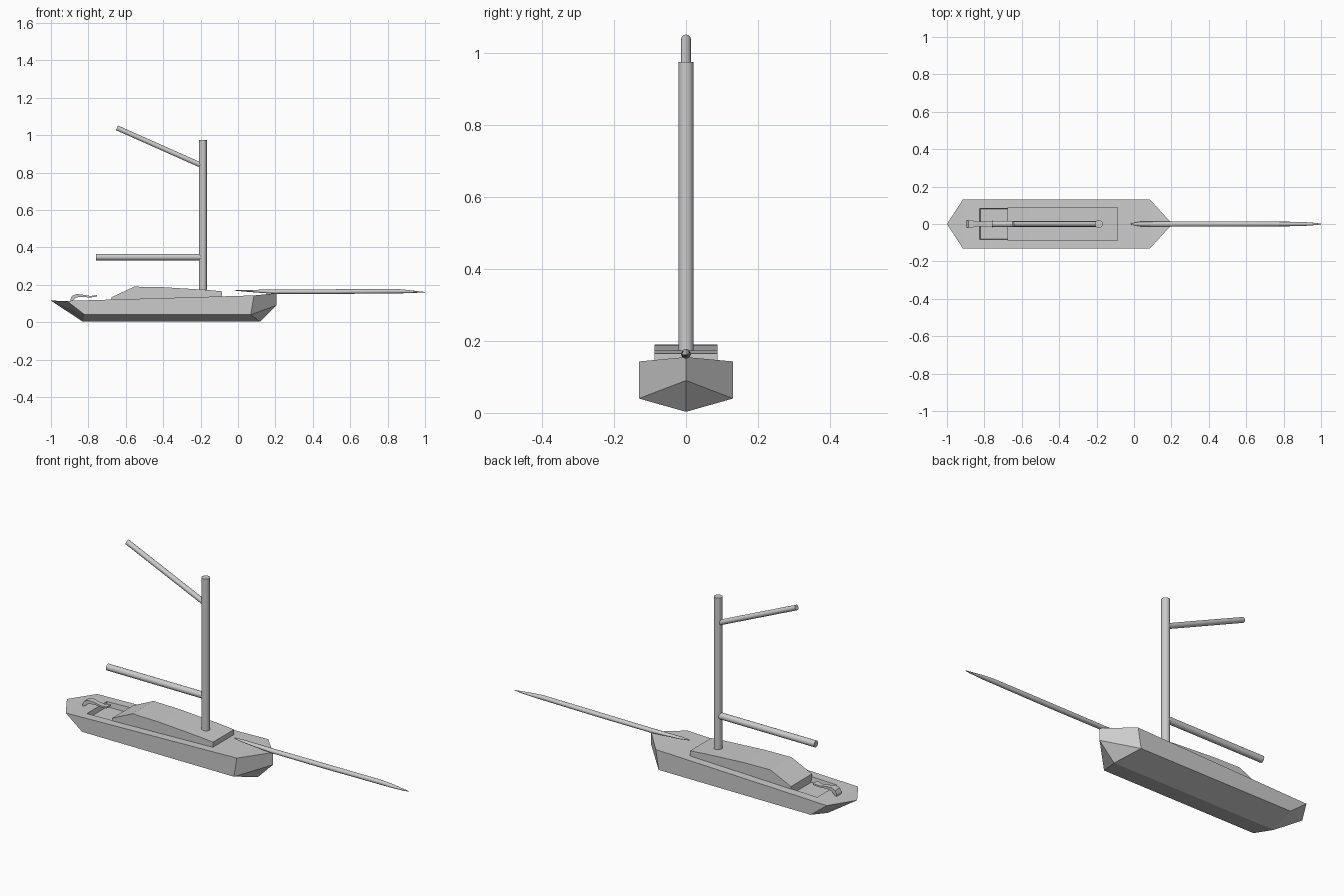
import bpy, math
from mathutils import Vector

if "Cube" in bpy.data.objects:
    bpy.data.objects.remove(bpy.data.objects["Cube"])


def make_mesh(name, verts, faces, smooth=False):
    me = bpy.data.meshes.new(name)
    me.from_pydata(verts, [], faces)
    ob = bpy.data.objects.new(name, me)
    bpy.context.collection.objects.link(ob)
    # consistent outward normals
    bpy.ops.object.select_all(action='DESELECT')
    bpy.context.view_layer.objects.active = ob
    ob.select_set(True)
    bpy.ops.object.mode_set(mode='EDIT')
    bpy.ops.mesh.select_all(action='SELECT')
    bpy.ops.mesh.normals_make_consistent(inside=False)
    bpy.ops.object.mode_set(mode='OBJECT')
    if smooth:
        bpy.ops.object.shade_smooth_by_angle(angle=math.radians(40))
    return ob


def loft(name, rings, smooth=False):
    """Skin a list of equal-length closed rings and cap both ends."""
    n = len(rings[0])
    verts = [v for r in rings for v in r]
    faces = [(i * n + j, i * n + (j + 1) % n, (i + 1) * n + (j + 1) % n, (i + 1) * n + j)
             for i in range(len(rings) - 1) for j in range(n)]
    faces += [tuple(range(n)), tuple(range(len(verts) - n, len(verts)))]
    return make_mesh(name, verts, faces, smooth)


def pole(name, a, b, radius, sides=20):
    a, b = Vector(a), Vector(b)
    bpy.ops.mesh.primitive_cylinder_add(vertices=sides, radius=radius,
                                        depth=(b - a).length, location=(a + b) / 2)
    ob = bpy.context.object
    ob.name = name
    ob.rotation_euler = (b - a).to_track_quat('Z', 'Y').to_euler()
    bpy.ops.object.shade_smooth_by_angle(angle=math.radians(40))
    return ob


# Hull: centreline points, then sheer and chine corners on both sides
W = 0.131
hull_verts = [(-1, 0, .115), (.205, 0, .155), (.205, 0, .09), (.118, 0, .003), (-.83, 0, .003)]
for s in (-1, 1):
    hull_verts += [(-.915, s * W, .114), (.085, s * W, .143), (.068, s * W, .04), (-.82, s * W, .04)]
hull_faces = [(0, 5, 9), (5, 6, 10, 9), (6, 1, 10)]
for o in (5, 9):
    a, b, c, d = range(o, o + 4)
    hull_faces += [(a, d, c, b), (0, d, a), (0, 4, d), (4, 3, c, d), (3, 2, c), (2, 1, b, c)]
hull = make_mesh("hull", hull_verts, hull_faces)

# Cockpit well cut into the deck
cutter = loft("cockpit_cutter", [
    [(-.82, -.08, .092), (-.66, -.08, .092), (-.66, .08, .092), (-.82, .08, .092)],
    [(-.833, -.088, .15), (-.66, -.088, .15), (-.66, .088, .15), (-.833, .088, .15)]])
cutter.hide_render = True
cutter.hide_viewport = True
cut = hull.modifiers.new("well", 'BOOLEAN')
cut.operation = 'DIFFERENCE'
cut.solver = 'EXACT'
cut.object = cutter

# Cabin: side profile extruded across the beam
cabin = [(-.675, .085), (-.675, .134), (-.555, .19), (-.4, .187), (-.17, .173),
         (-.085, .165), (-.085, .12)]
loft("cabin", [[(x, y, z) for x, z in cabin] for y in (-.088, .088)])

# Tiller: x, half width, underside, top
tiller = [(-.895, .02, .105, .125), (-.885, .02, .115, .143), (-.862, .018, .133, .151),
          (-.83, .012, .135, .147), (-.79, .013, .132, .14), (-.755, .018, .137, .145)]
loft("tiller", [[(x, -w, lo), (x, w, lo), (x, w, hi), (x, -w, hi)] for x, w, lo, hi in tiller])

# Mast and spars
pole("mast", (-.188, 0, .16), (-.188, 0, .975), .021)
pole("boom", (-.76, 0, .348), (-.19, 0, .348), .017)
pole("gaff", (-.647, 0, 1.039), (-.19, 0, .836), .0135)

# Bowsprit: x, half width, underside, top
sprit = [(-.02, .003, .169, .173), (.03, .012, .164, .173), (.2, .0135, .151, .174),
         (.5, .0135, .151, .176), (.84, .012, .154, .178), (.9, .011, .155, .173),
         (.97, .006, .158, .165), (1.0, .002, .16, .162)]
ring = [2 * math.pi * k / 16 for k in range(16)]
loft("bowsprit", [[(x, w * math.cos(t), (lo + hi) / 2 + (hi - lo) / 2 * math.sin(t)) for t in ring]
                  for x, w, lo, hi in sprit], smooth=True)
